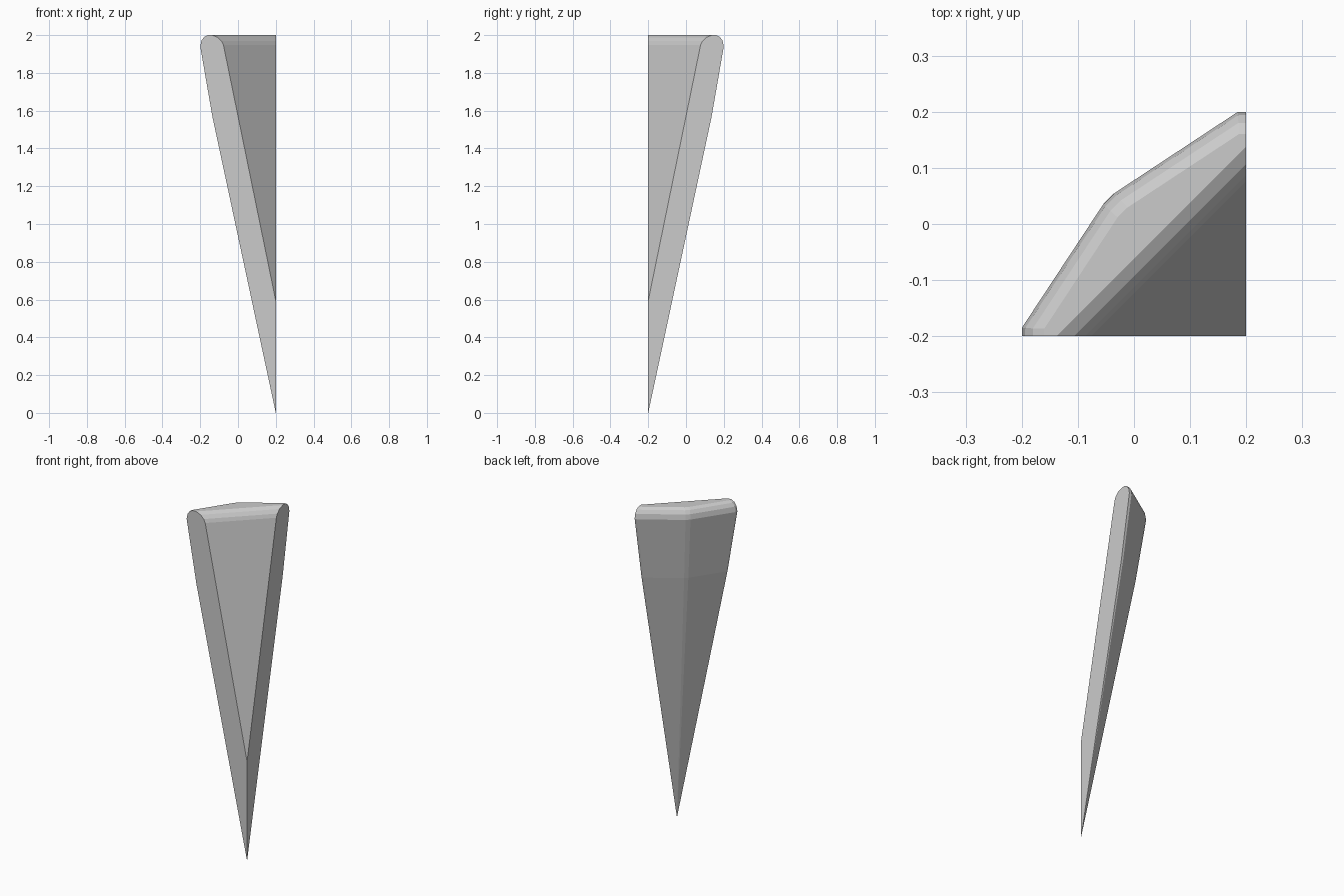
import bpy, bmesh
from mathutils import Vector

cube = bpy.data.objects.get("Cube")
if cube:
    bpy.data.objects.remove(cube, do_unlink=True)

stone = bpy.data.materials.new("plain_grey")
stone.use_nodes = True
colour = (0.6, 0.6, 0.6, 1)
stone.diffuse_color = colour
stone.node_tree.nodes["Principled BSDF"].inputs["Base Color"].default_value = colour

AXIS = Vector((0.2, -0.2))  # vertical line where both end faces meet

# Bent outer plan at unit radius: half of it, then mirrored across the diagonal
half = [(-1, 0), (-1, 0.037), (-0.637, 0.588)]
plan = half + [(-v, -u) for u, v in reversed(half)]
chord = [(-1, 0), (0, 1)]

# Rows of (radius, height), from the tip over the rounded rim to the hollow
outer = [(0.335, 1.566), (0.4, 1.94), (0.394, 1.97), (0.38, 1.99), (0.36, 2.0)]
inner = [(0.338, 2.0), (0.307, 1.988), (0.287, 1.968), (0.277, 1.947)]

bm = bmesh.new()


def row(shape, r, z):
    return [bm.verts.new((AXIS.x + r * u, AXIS.y + r * v, z)) for u, v in shape]


rows = [row(plan, *p) for p in outer] + [row(chord, *p) for p in inner]
tip = bm.verts.new((*AXIS, 0))
notch = bm.verts.new((*AXIS, 0.593))

# Tapered outer faces down to the tip
for a, b in zip(rows[0], rows[0][1:]):
    bm.faces.new((tip, a, b))
# Outer wall, rim and inner lip
for low, high in zip(rows, rows[1:]):
    if len(low) == len(high):
        for i in range(len(low) - 1):
            bm.faces.new((low[i], low[i + 1], high[i + 1], high[i]))
    else:
        bm.faces.new(low + high[::-1])  # flat top of the rim
# Sloping hollow face and the two flat end faces
bm.faces.new((rows[-1][0], rows[-1][1], notch))
for end in (0, -1):
    bm.faces.new([tip] + [r[end] for r in rows] + [notch])

bmesh.ops.recalc_face_normals(bm, faces=bm.faces)
mesh = bpy.data.meshes.new("tapered_spike")
bm.to_mesh(mesh)
bm.free()
mesh.materials.append(stone)
spike = bpy.data.objects.new("tapered_spike", mesh)
bpy.context.collection.objects.link(spike)
